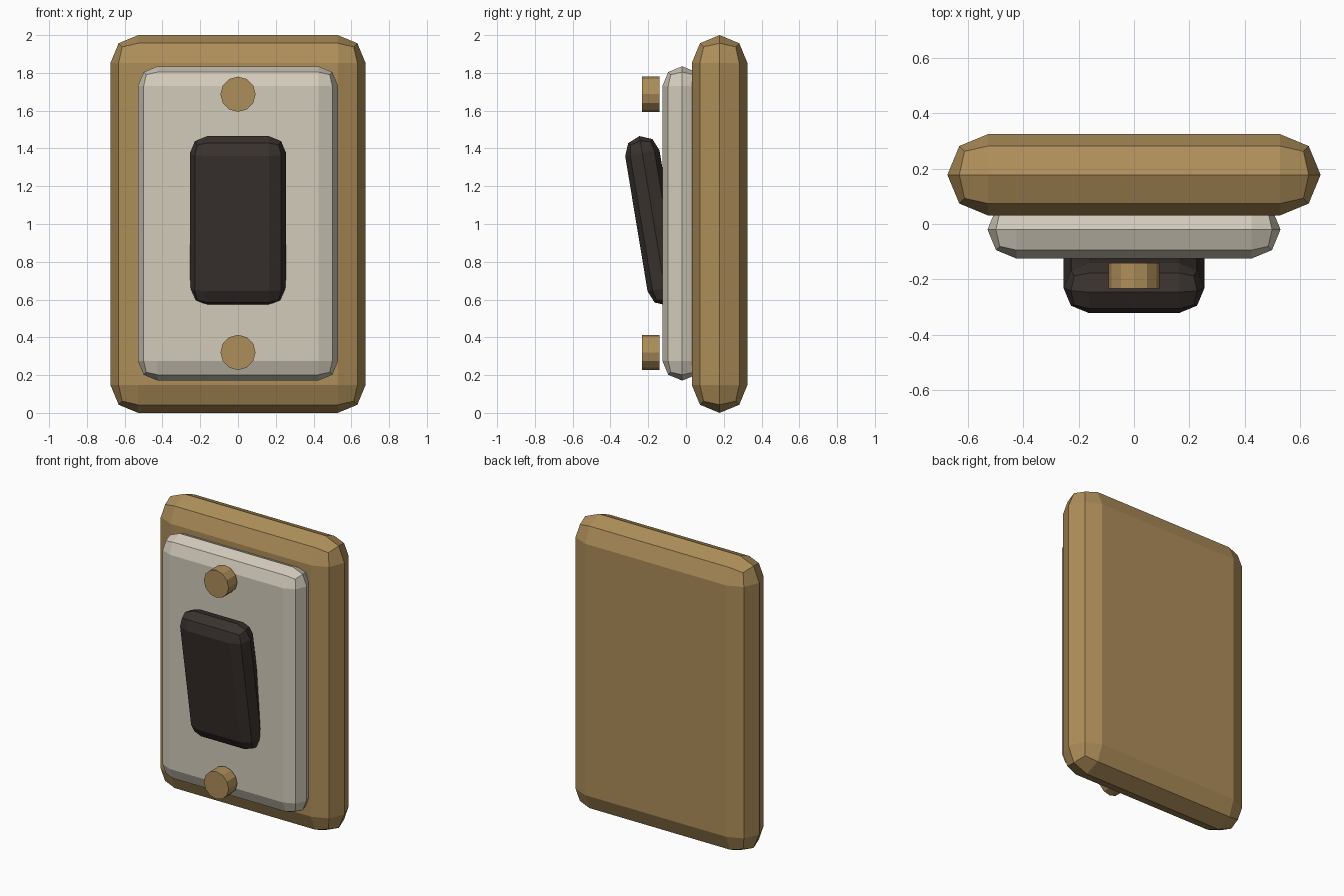
import bpy, bmesh
from math import radians
from mathutils import Matrix, Vector

if "Cube" in bpy.data.objects:
    bpy.data.objects.remove(bpy.data.objects["Cube"])


def material(name, rgb):
    m = bpy.data.materials.new(name)
    m.diffuse_color = (*rgb, 1)
    m.use_nodes = True
    m.node_tree.nodes["Principled BSDF"].inputs["Base Color"].default_value = m.diffuse_color
    return m


brass = material("brass", (0.42, 0.27, 0.10))
ivory = material("ivory", (0.65, 0.60, 0.50))
dark = material("dark_brown", (0.042, 0.032, 0.028))


def add_object(name, bm, mat, loc, rot_x=0.0):
    me = bpy.data.meshes.new(name)
    bm.to_mesh(me)
    bm.free()
    me.materials.append(mat)
    ob = bpy.data.objects.new(name, me)
    ob.location = loc
    ob.rotation_euler.x = rot_x
    bpy.context.collection.objects.link(ob)
    return ob


def slab(name, size, loc, mat, rot_x=0.0):
    """Box whose edges are rounded in two steps by half its depth."""
    bm = bmesh.new()
    bmesh.ops.create_cube(bm, size=1)
    bmesh.ops.scale(bm, vec=Vector(size), verts=bm.verts)
    bmesh.ops.bevel(bm, geom=bm.edges[:], offset=size[1] * 0.4995,
                    offset_type='OFFSET', segments=2, profile=0.5,
                    affect='EDGES')
    bmesh.ops.remove_doubles(bm, verts=bm.verts[:], dist=0.001)
    return add_object(name, bm, mat, loc, rot_x)


# Brass backing plate, ivory cover and tilted rocker
slab("back_plate", (1.35, 0.294, 2.0), (0, 0.178, 1.0), brass)
slab("cover_plate", (1.06, 0.21, 1.664), (0, -0.02, 1.003), ivory)
slab("rocker", (0.51, 0.184, 0.909), (0, -0.172, 1.017), dark, radians(9.4))

# Screw heads above and below the rocker
for label, z in (("upper", 1.687), ("lower", 0.32)):
    bm = bmesh.new()
    bmesh.ops.create_cone(bm, cap_ends=True, segments=12, radius1=0.093,
                          radius2=0.093, depth=0.093,
                          matrix=Matrix.Rotation(radians(90), 4, 'X'))
    add_object(label + "_screw", bm, brass, (0, -0.187, z))
